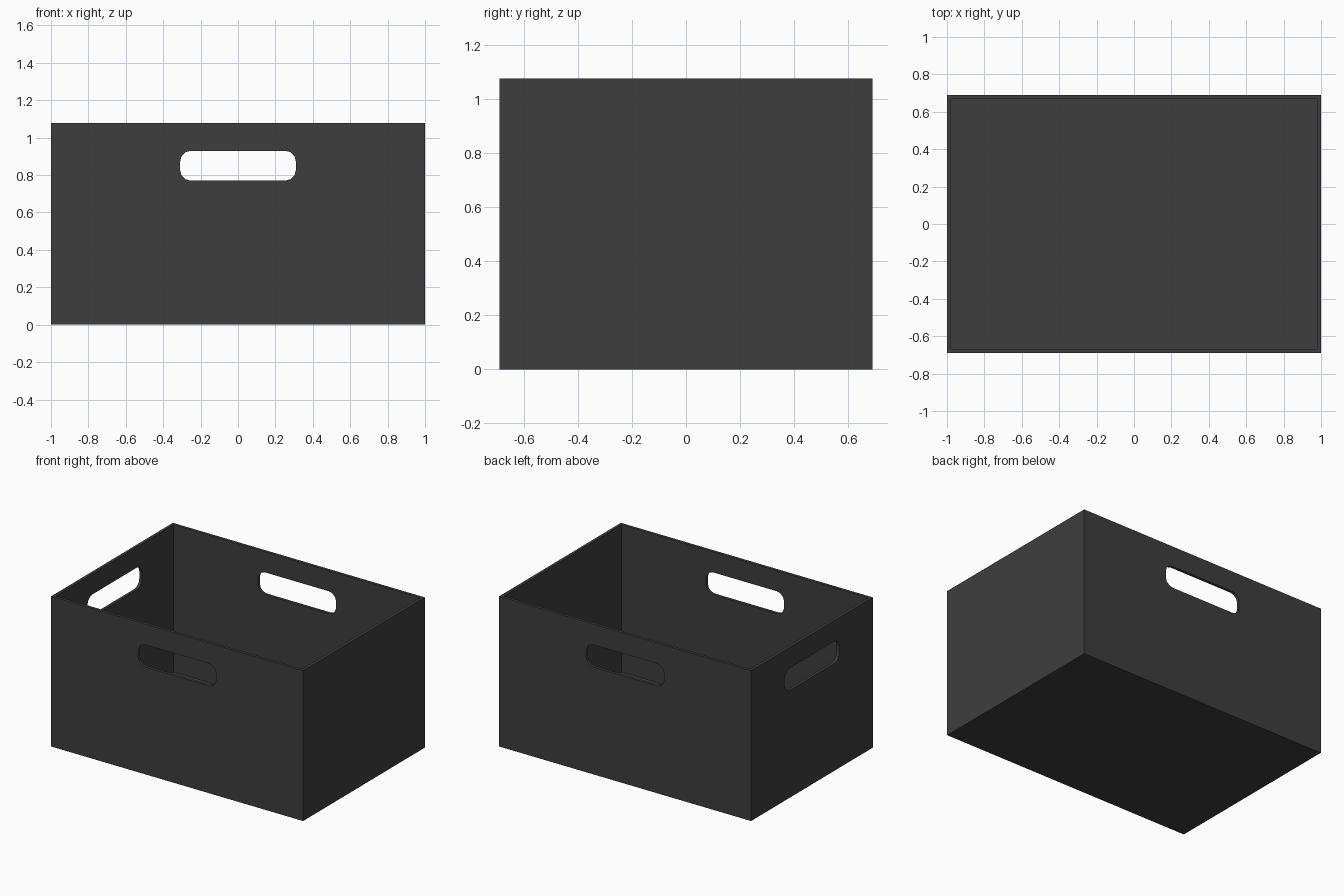
import bpy, bmesh
from mathutils import Matrix, Vector

if "Cube" in bpy.data.objects:
    bpy.data.objects.remove(bpy.data.objects["Cube"], do_unlink=True)

WIDTH, DEPTH, HEIGHT, WALL = 2.0, 1.38, 1.078, 0.021
SLOT_LENGTH, SLOT_HEIGHT, SLOT_Z, SLOT_RADIUS = 0.62, 0.16, 0.85, 0.058

charcoal = bpy.data.materials.new("charcoal")
charcoal.use_nodes = True
colour = (0.048, 0.048, 0.048, 1)
charcoal.diffuse_color = colour
charcoal.node_tree.nodes["Principled BSDF"].inputs["Base Color"].default_value = colour


def block(name, size, centre, round_axis=None):
    """Box, optionally with the edges along one axis rounded."""
    bm = bmesh.new()
    bmesh.ops.create_cube(bm, size=1, matrix=Matrix.Diagonal((*size, 1)))
    if round_axis is not None:
        edges = [e for e in bm.edges
                 if abs((e.verts[0].co - e.verts[1].co)[round_axis]) > 1e-4]
        bmesh.ops.bevel(bm, geom=edges, offset=SLOT_RADIUS, segments=3,
                        profile=0.5, affect='EDGES')
    bmesh.ops.translate(bm, verts=bm.verts, vec=Vector(centre))
    mesh = bpy.data.meshes.new(name)
    bm.to_mesh(mesh)
    bm.free()
    mesh.materials.append(charcoal)
    obj = bpy.data.objects.new(name, mesh)
    bpy.context.collection.objects.link(obj)
    return obj


# Open box
crate = block("storage_box", (WIDTH, DEPTH, HEIGHT), (0, 0, HEIGHT / 2))

# Cavity, front and back handles, and the single side handle
cutters = [
    block("cavity_cutter", (WIDTH - 2 * WALL, DEPTH - 2 * WALL, HEIGHT),
          (0, 0, HEIGHT / 2 + WALL)),
    block("front_back_slot_cutter", (SLOT_LENGTH, DEPTH * 1.2, SLOT_HEIGHT),
          (0, 0, SLOT_Z), 1),
    block("side_slot_cutter", (0.4, SLOT_LENGTH, SLOT_HEIGHT),
          (-WIDTH / 2, 0, SLOT_Z), 0),
]
for cutter in cutters:
    cutter.hide_render = True
    cut = crate.modifiers.new(cutter.name, 'BOOLEAN')
    cut.operation = 'DIFFERENCE'
    cut.solver = 'EXACT'
    cut.object = cutter

# Bake the cuts and drop the cutters
graph = bpy.context.evaluated_depsgraph_get()
baked = bpy.data.meshes.new_from_object(crate.evaluated_get(graph))
crate.modifiers.clear()
crate.data = baked
crate.data.name = "storage_box"
for cutter in cutters:
    bpy.data.objects.remove(cutter, do_unlink=True)
